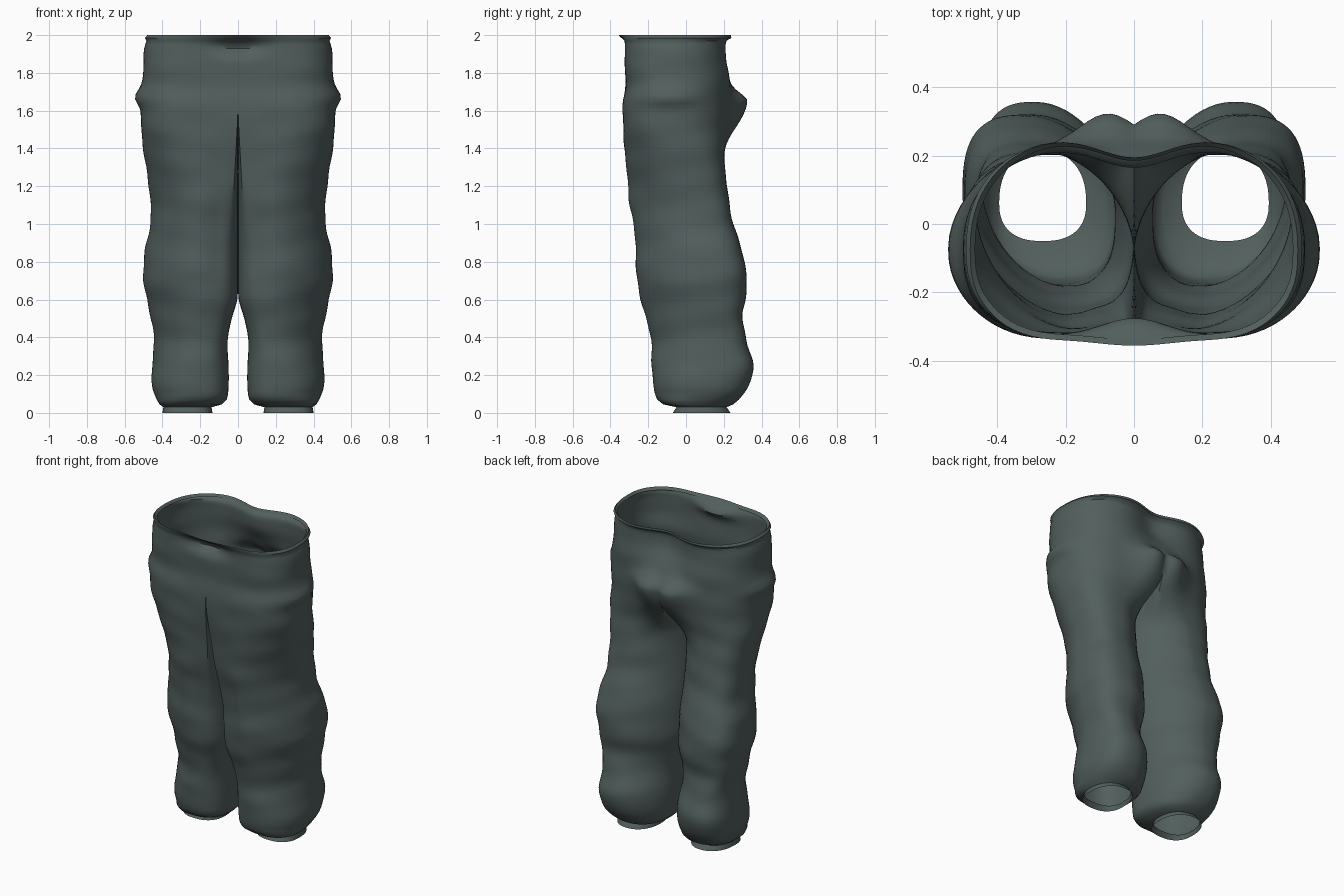
import bpy, bmesh, math

if "Cube" in bpy.data.objects:
    bpy.data.objects.remove(bpy.data.objects["Cube"])

# Leg and hip profile: height, inner x, outer x, front y, back y
ROWS = [
    (0.0, .135, .40, -.07, .235), (0.03, .14, .395, -.05, .215),
    (0.045, .085, .415, -.12, .25), (0.07, .06, .43, -.152, .28),
    (0.14, .05, .455, -.172, .33), (0.25, .05, .455, -.18, .358),
    (0.38, .055, .443, -.185, .32), (0.5, .033, .463, -.21, .30),
    (0.6, .004, .48, -.24, .315), (0.72, .001, .503, -.262, .32),
    (0.85, .001, .493, -.265, .30), (1.0, .001, .465, -.28, .25),
    (1.15, .001, .465, -.305, .225), (1.3, 0, .488, -.315, .205),
    (1.45, 0, .507, -.33, .21), (1.57, 0, .515, -.335, .22),
    (1.66, 0, .518, -.33, .225), (1.74, 0, .508, -.32, .23),
    (1.85, 0, .502, -.325, .22), (1.93, 0, .497, -.325, .215),
    (1.97, 0, .485, -.33, .22), (1.985, 0, .492, -.35, .245),
    (2.0, 0, .48, -.358, .245),
]
N = 64
FRONT_CROTCH, BACK_CROTCH = 1.66, 1.56


def bump(v, centre, width):
    return math.exp(-((v - centre) / width) ** 2)


def step(v, a, b):
    t = min(1, max(0, (v - a) / (b - a)))
    return t * t * (3 - 2 * t)


def slope(i, k):
    a, b = ROWS[max(i - 1, 0)], ROWS[min(i + 1, len(ROWS) - 1)]
    return (b[k] - a[k]) / (b[0] - a[0])


def smooth_rows():
    """Hermite interpolation between the profile rows."""
    out = [ROWS[0]]
    for i in range(len(ROWS) - 1):
        a, b = ROWS[i], ROWS[i + 1]
        h = b[0] - a[0]
        n = max(1, round(h / 0.025))
        for j in range(1, n + 1):
            t = j / n
            row = [a[0] + h * t]
            for k in range(1, 5):
                if h < 0.03:
                    v = a[k] + (b[k] - a[k]) * t
                else:
                    v = ((2*t**3 - 3*t*t + 1) * a[k] + (t**3 - 2*t*t + t) * h * slope(i, k)
                         + (3*t*t - 2*t**3) * b[k] + (t**3 - t*t) * h * slope(i + 1, k))
                row.append(max(v, 0) if k == 1 else v)
            out.append(tuple(row))
    return out


def ring_point(i, z, xi, xo, yf, yb):
    a = 2 * math.pi * i / N
    if a > math.pi:
        a -= 2 * math.pi
    c, s = math.cos(a), math.sin(a)
    back, outer = s > 0, c > 0
    hip = step(z, 1.0, 1.7)
    # Legs are skewed towards the outer back and inner front corners
    q = step(z, 0.03, 0.1) * (0.5 + 0.5 * step(z, 0.1, 0.5)) * (1 - step(z, 1.15, 1.65))
    cx = (xi + xo) / 2 - (0.08 if back else 0.04) * hip + (0.05 if back else -0.05) * q
    cy = (yf + yb) / 2 - 0.02 * (1 - q) + (0.055 if outer else -0.04) * q
    n_leg = 2.9 if back == outer else 1.75
    n_hip = 2.25 if back else 2.45
    e = 2 / (n_hip + (n_leg - n_hip) * q)
    ry = (yb - cy) if back else (cy - yf)
    rx = (xo - cx) if outer else (cx - xi)
    x = cx + math.copysign(abs(c) ** e, c) * rx
    y = cy + math.copysign(abs(s) ** e, s) * ry
    # Inner half turns into a flat centre seam at the hips
    if not outer:
        t = (abs(a) - math.pi / 2) / (math.pi / 2)
        dx = cx * max(0, 1 - 2 * t)
        dy = cy + math.copysign(ry * min(1, 2 - 2 * t), s)
        w = step(z, 1.28, BACK_CROTCH) if back else step(z, 0.8, FRONT_CROTCH)
        x, y = x + (dx - x) * w, y + (dy - y) * w
    # Faint cloth folds on the outside of the leg
    f = step(x, 0.02, 0.2) * step(z, 0.1, 0.3) * (1 - step(z, 1.8, 1.95))
    r = 0.0018 * f * (math.sin(23 * z + 3 * a) + math.sin(37 * z - 2 * a + 1))
    x += r * c
    y += r * s
    # Side pocket flare
    x += 0.028 * bump(z, 1.67, 0.045) * bump(y, -0.08, 0.16) * outer
    if back:
        # Seat bulge, and the dented centre of the waist above it
        tall = 0.17 if z < 1.65 else 0.06
        y += 0.1 * bump(z, 1.65, tall) * bump(x, 0.075, 0.12) * step(y, 0.05, 0.2)
        y -= 0.05 * step(z, 1.74, 1.9) * bump(x, 0, 0.13) * step(y, 0.08, 0.2)
    else:
        # Pinched waist centre below the flaring lip, and knee crease
        p = bump(z, 1.935, 0.035) * bump(x, 0, 0.13)
        y += 0.05 * p * step(-y, 0.15, 0.3)
        y += 0.02 * step(z, 1.96, 2.0) * (1 - bump(x, 0, 0.15)) * step(-y, 0.1, 0.3)
        y += 0.012 * bump(x, 0.11, 0.05) * bump(z, 0.9, 0.3) * step(-y, 0.1, 0.2)
    return max(x, 0.0), y, z


bm = bmesh.new()
rings = [[bm.verts.new(ring_point(i, *row)) for i in range(N)] for row in smooth_rows()]
for lo, hi in zip(rings, rings[1:]):
    for i in range(N):
        j = (i + 1) % N
        quad = (lo[i], lo[j], hi[j], hi[i])
        # Leave the hips open across the centre line
        if all(v.co.x < 1e-5 for v in quad):
            continue
        bm.faces.new(quad)
# Thin waistband turned inwards along the top edge
top = rings[-1]
lip = [bm.verts.new((v.co.x * 0.97, v.co.y * 0.95, 1.985)) for v in top]
for i in range(N):
    j = (i + 1) % N
    if max(top[i].co.x, top[j].co.x) > 1e-5:
        bm.faces.new((top[i], top[j], lip[j], lip[i]))
bmesh.ops.delete(bm, geom=[v for v in bm.verts if not v.link_faces], context='VERTS')

mesh = bpy.data.meshes.new("trousers")
bm.to_mesh(mesh)
bm.free()
trousers = bpy.data.objects.new("trousers", mesh)
bpy.context.collection.objects.link(trousers)

cloth = bpy.data.materials.new("dark grey green cloth")
cloth.diffuse_color = (0.085, 0.115, 0.11, 1)
cloth.use_nodes = True
cloth.node_tree.nodes["Principled BSDF"].inputs["Base Color"].default_value = cloth.diffuse_color
mesh.materials.append(cloth)

# Second leg and half of the hips
mirror = trousers.modifiers.new("mirror", 'MIRROR')
mirror.use_axis[0] = True
mirror.merge_threshold = 0.0001

bpy.context.view_layer.objects.active = trousers
trousers.select_set(True)
bpy.ops.object.shade_smooth_by_angle(angle=math.radians(50))
